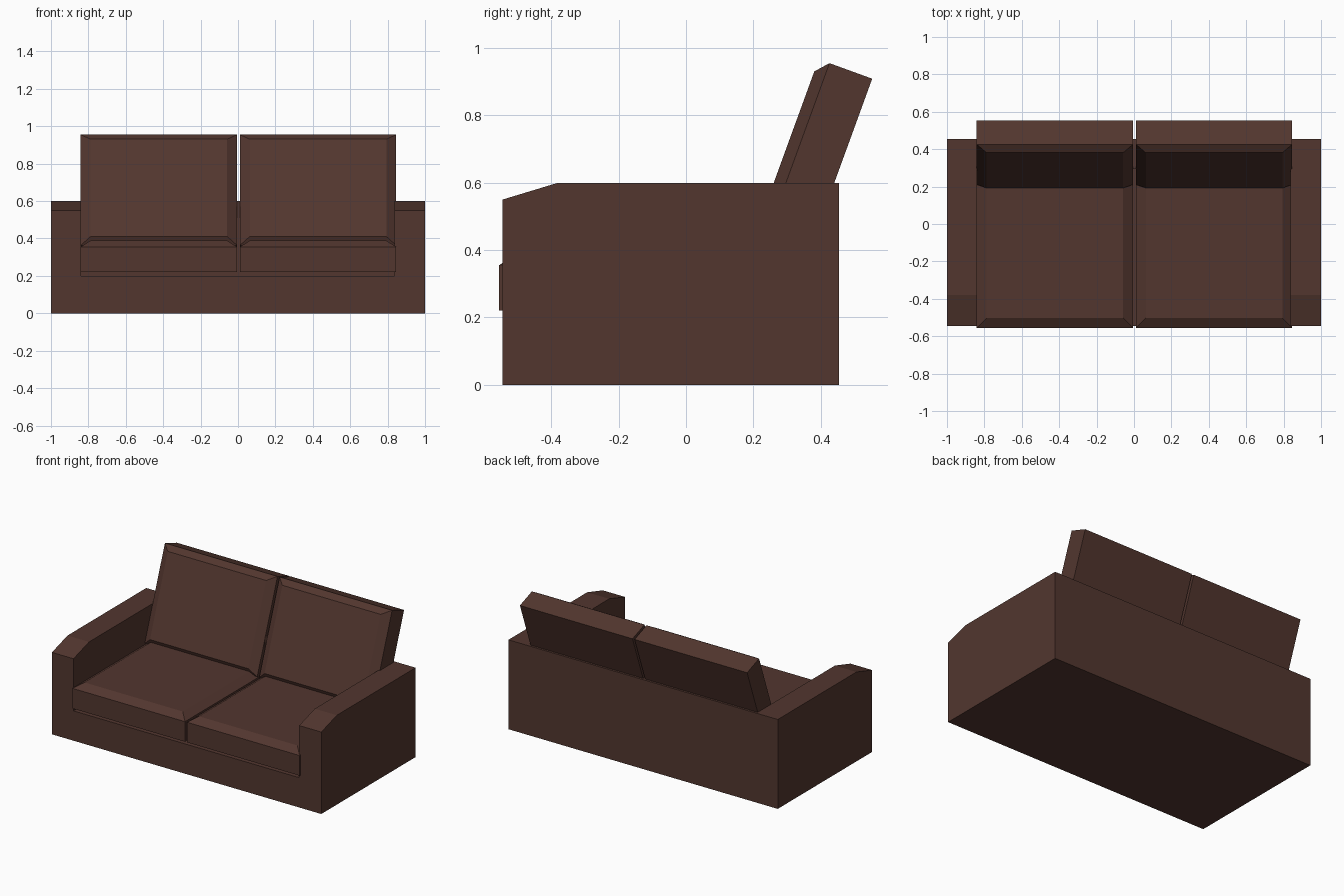
import bpy, bmesh, math
from mathutils import Matrix

if "Cube" in bpy.data.objects:
    bpy.data.objects.remove(bpy.data.objects["Cube"])

leather = bpy.data.materials.new("dark brown leather")
leather.diffuse_color = (0.085, 0.037, 0.028, 1)
leather.use_nodes = True
leather.node_tree.nodes["Principled BSDF"].inputs["Base Color"].default_value = leather.diffuse_color


def finish(name, bm):
    bmesh.ops.recalc_face_normals(bm, faces=bm.faces)
    me = bpy.data.meshes.new(name)
    bm.to_mesh(me)
    bm.free()
    me.materials.append(leather)
    ob = bpy.data.objects.new(name, me)
    bpy.context.collection.objects.link(ob)
    return ob


def prism(name, profile, x0, x1):
    """Extrude a (y, z) side profile along x."""
    bm = bmesh.new()
    face = bm.faces.new([bm.verts.new((x0, y, z)) for y, z in profile])
    ext = bmesh.ops.extrude_face_region(bm, geom=[face])["geom"]
    verts = [v for v in ext if isinstance(v, bmesh.types.BMVert)]
    bmesh.ops.translate(bm, verts=verts, vec=(x1 - x0, 0, 0))
    return finish(name, bm)


def cushion(name, x0, length, matrix):
    """Box with a sloped, inset top; local y runs along its length."""
    width, rim, top = 0.836, 0.135, 0.169
    ix, iy = 0.053, 0.061 * length
    bm = bmesh.new()
    rings = []
    for z, dx, dy in ((0, 0, 0), (rim, 0, 0), (top, ix, iy)):
        rings.append([bm.verts.new((x, y, z)) for x, y in (
            (x0 + dx, dy), (x0 + width - dx, dy),
            (x0 + width - dx, length - dy), (x0 + dx, length - dy))])
    for a, b in zip(rings, rings[1:]):
        for i in range(4):
            j = (i + 1) % 4
            bm.faces.new((a[i], a[j], b[j], b[i]))
    bm.faces.new(rings[0])
    bm.faces.new(rings[-1])
    bm.transform(matrix)
    return finish(name, bm)


# Frame: one side profile across the full width, hollowed for the seat
frame = prism("frame", [(-0.545, 0), (0.455, 0), (0.455, 0.6),
                        (-0.38, 0.6), (-0.545, 0.55)], -1, 1)
recess = prism("recess_cutter", [(-1, 0.2), (0.295, 0.2), (0.295, 1), (-1, 1)],
               -0.84, 0.836)
recess.hide_render = True
cut = frame.modifiers.new("seat recess", "BOOLEAN")
cut.operation, cut.solver, cut.object = "DIFFERENCE", "EXACT", recess
bpy.context.view_layer.objects.active = frame
bpy.ops.object.modifier_apply(modifier=cut.name)
bpy.data.objects.remove(recess)

# Seat cushions lie flat; back cushions lean back 20 degrees
seat_pose = Matrix.Translation((0, -0.555, 0.22))
tilt, back_len = math.radians(70), 0.63
back_pose = (Matrix.Translation((0, 0.553 - back_len * math.cos(tilt),
                                 0.909 - back_len * math.sin(tilt)))
             @ Matrix.Rotation(tilt, 4, "X"))
for side, x0 in (("left", -0.841), ("right", 0.01)):
    cushion(f"seat_cushion_{side}", x0, 0.85, seat_pose)
    cushion(f"back_cushion_{side}", x0, back_len, back_pose)
